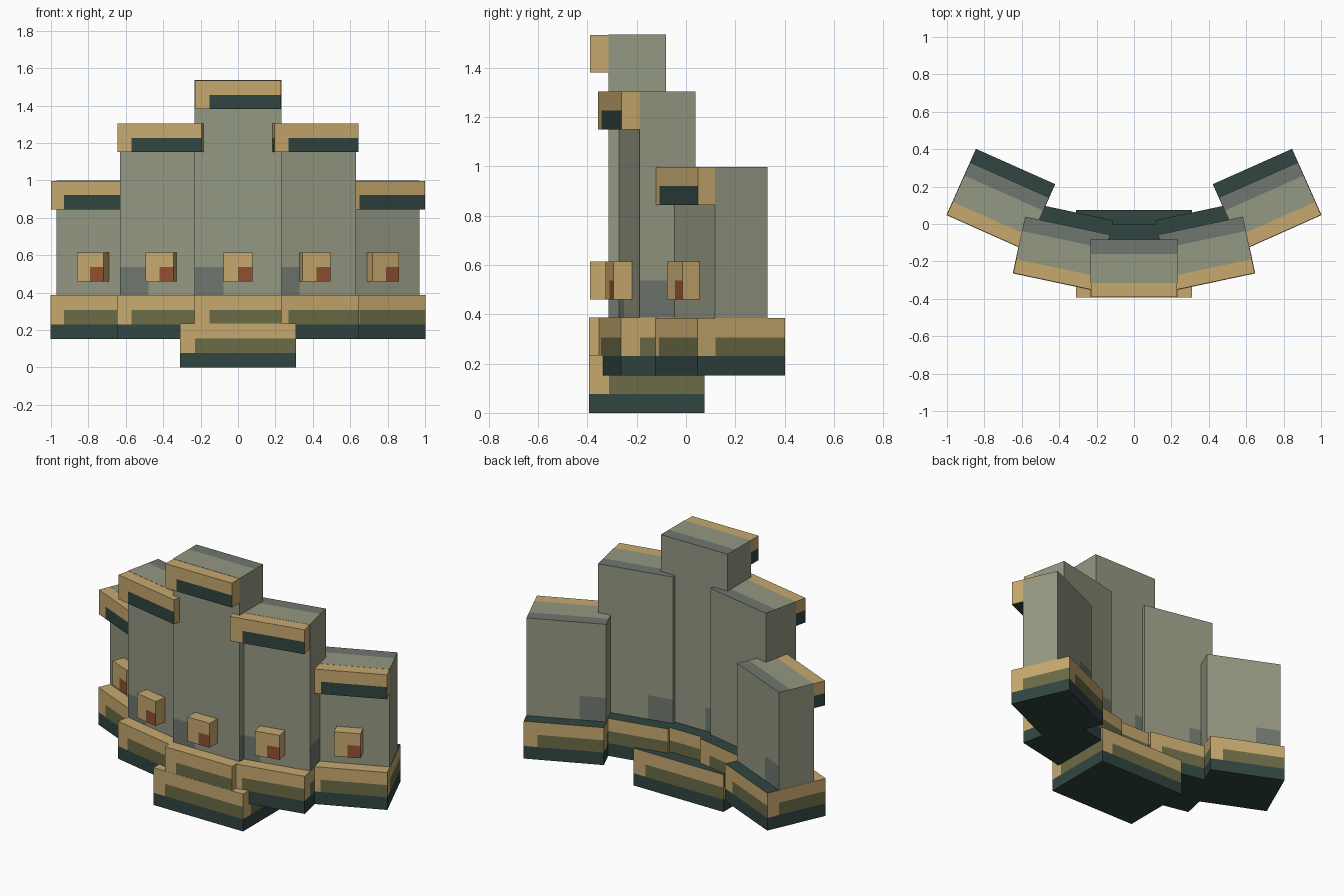
import bpy, bmesh, math
from mathutils import Matrix, Vector

cube = bpy.data.objects.get("Cube")
if cube:
    bpy.data.objects.remove(cube, do_unlink=True)

U = 0.0767  # size of one grid cell


def linear(c):
    return c / 12.92 if c <= 0.04045 else ((c + 0.055) / 1.055) ** 2.4


def material(name, rgb):
    m = bpy.data.materials.new(name)
    m.use_nodes = True
    col = [linear(v / 255) for v in rgb] + [1]
    m.diffuse_color = col
    m.node_tree.nodes["Principled BSDF"].inputs["Base Color"].default_value = col
    return m


MATS = [material("sandy_yellow", (199, 169, 111)),
        material("olive", (107, 107, 70)),
        material("dark_green", (49, 69, 65)),
        material("stone", (148, 152, 130)),
        material("dark_stone", (111, 119, 110)),
        material("rust_red", (146, 80, 50))]
YELLOW, OLIVE, DARK, STONE, SHADE, RED = range(len(MATS))


def from_left(c, n, size):
    """Distance in cells from the left edge of an upright side, seen from outside."""
    if abs(n.y) > 0.5:
        return c.x if n.y < 0 else size[0] - c.x
    return c.y if n.x > 0 else size[1] - c.y


# Colour rules: cell centre, face normal, size in cells -> colour
def trim(c, n, size):
    if n.z < -0.5:
        return DARK
    if n.z > 0.5:
        if c.y < 1:
            return YELLOW
        if c.y > size[1] - 1:
            return DARK
        return YELLOW if c.x < 1 else OLIVE
    if c.z > size[2] - 1:
        return YELLOW
    if c.z < 1 and size[2] > 2:
        return DARK
    if from_left(c, n, size) < 1:
        return YELLOW
    return OLIVE if size[2] > 2 else DARK


def stone(c, n, size):
    if n.z > 0.5:
        return SHADE if c.y > 2 else STONE
    if n.z < -0.5:
        return SHADE
    outer = size[2] < 12
    if outer and n.y < -0.5:
        return STONE
    rows = 3 if outer and abs(n.x) > 0.5 else 5
    across = c.x if abs(n.y) > 0.5 else c.y
    return SHADE if c.z < rows and across < 2 else STONE


def lamp(c, n, size):
    return RED if n.y < -0.5 and c.x > 1 and c.z < 1 else YELLOW


def block(name, size, start, rule, place, grow=0.0):
    """Box of whole cells, coloured cell by cell, then merged into flat regions."""
    bm = bmesh.new()
    size = Vector(size)
    mid = size / 2
    bmesh.ops.create_cube(bm, size=1, matrix=Matrix.Translation(mid) @ Matrix.Diagonal(size).to_4x4())
    for axis in range(3):
        normal = Vector([float(axis == k) for k in range(3)])
        for i in range(1, int(size[axis])):
            bmesh.ops.bisect_plane(bm, geom=bm.verts[:] + bm.edges[:] + bm.faces[:],
                                   plane_co=normal * i, plane_no=normal)
    bm.normal_update()
    for f in bm.faces:
        f.material_index = rule(f.calc_center_median(), f.normal, size)
    bmesh.ops.dissolve_limit(bm, angle_limit=0.02, verts=bm.verts[:], edges=bm.edges[:],
                             delimit={'MATERIAL'})
    # Grow slightly so that flush surfaces do not share a plane
    for v in bm.verts:
        p = (v.co + Vector(start)) * U
        for k in range(3):
            offset = v.co[k] - mid[k]
            if abs(abs(offset) - mid[k]) < 0.01:
                p[k] += math.copysign(grow, offset)
        p.z = max(0, p.z)
        v.co = p
    bm.transform(place)
    mesh = bpy.data.meshes.new(name)
    bm.to_mesh(mesh)
    bm.free()
    for m in MATS:
        mesh.materials.append(m)
    bpy.context.scene.collection.objects.link(bpy.data.objects.new(name, mesh))


# One wall section: base, wall, cap and lamp, measured from the middle of its front
def section(label, x, y, degrees, top, step):
    place = Matrix.Translation((x, y, 0)) @ Matrix.Rotation(math.radians(degrees), 4, 'Z')
    less = 0.0004 * step
    block(label + "_base", (6, 5, 3), (-3, 0, 2), trim, place, 0.003 - less)
    block(label + "_wall", (6, 3, top - 2), (-3, 1, 2), stone, place, 0.0015 - less)
    block(label + "_cap", (6, 4, 2), (-3, 0, top - 2), trim, place)
    block(label + "_lamp", (2, 1, 2), (-1, 0, 6), lamp, place)


FRONT = -0.39
section("centre", 0, FRONT, 0, 20, 0)
for side, s in (("left", 1), ("right", -1)):
    section("inner_" + side, s * 0.42, -0.31, s * 12, 17, 1)
    section("outer_" + side, s * 0.79, -0.045, s * 24, 13, 2)

# Low step under the centre
block("pedestal", (8, 6, 3), (-4, 0, 0), trim, Matrix.Translation((0, FRONT, 0)), 0.004)
